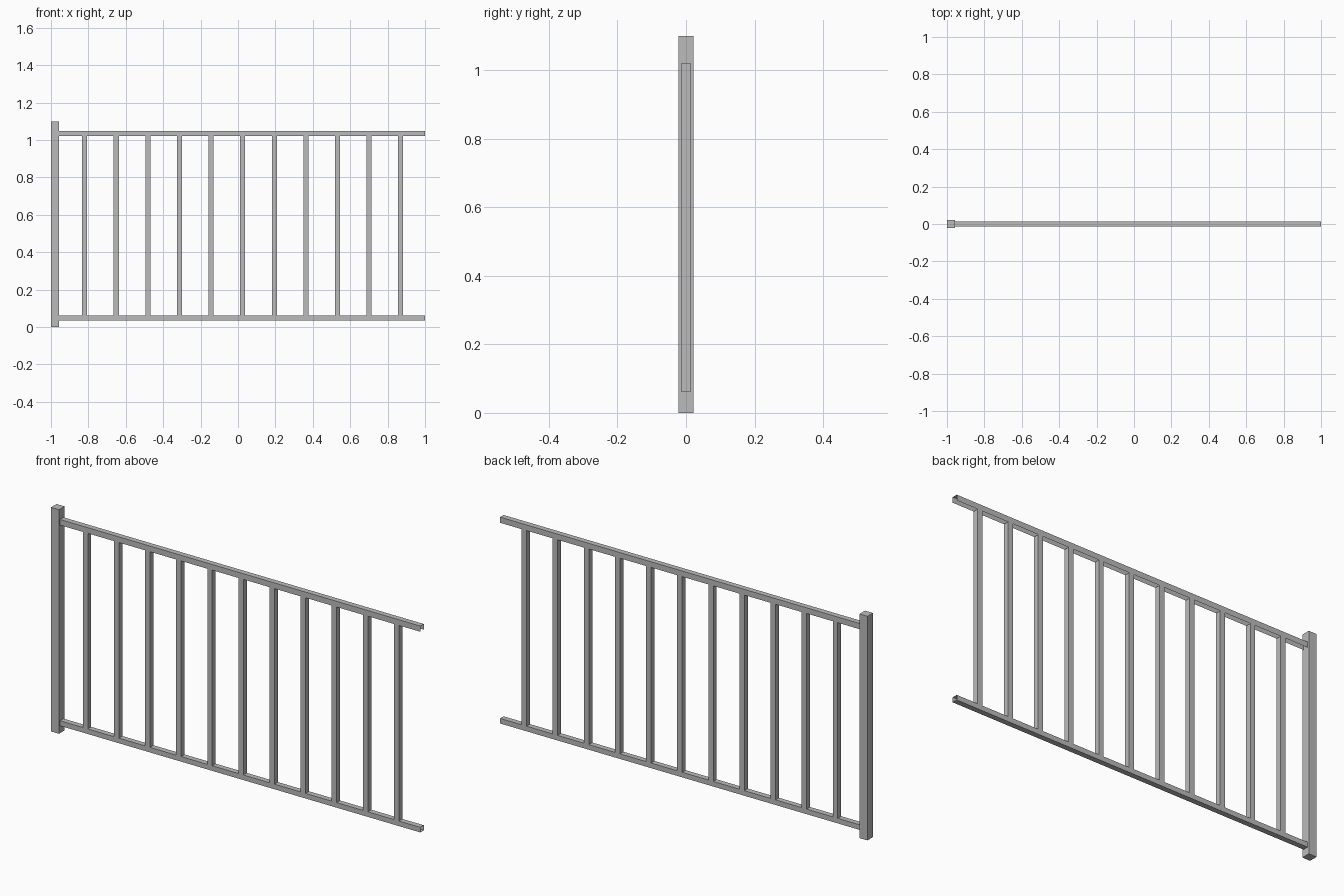
import bpy
import bmesh

cube = bpy.data.objects.get("Cube")
if cube:
    bpy.data.objects.remove(cube, do_unlink=True)

# One plain grey metal
grey = bpy.data.materials.new("grey metal")
grey.use_nodes = True
colour = (0.5, 0.5, 0.5, 1)
grey.diffuse_color = colour
grey.node_tree.nodes["Principled BSDF"].inputs["Base Color"].default_value = colour


def bar(name, low, high, open_sides=()):
    """Box between two corners; open_sides lists face directions to leave out."""
    bm = bmesh.new()
    bmesh.ops.create_cube(bm, size=1)
    bm.normal_update()
    for v in bm.verts:
        for i in range(3):
            v.co[i] = low[i] if v.co[i] < 0 else high[i]
    gone = [f for f in bm.faces
            if any(f.normal[axis] * sign > 0.9 for axis, sign in open_sides)]
    bmesh.ops.delete(bm, geom=gone, context='FACES')
    mesh = bpy.data.meshes.new(name)
    bm.to_mesh(mesh)
    bm.free()
    mesh.materials.append(grey)
    obj = bpy.data.objects.new(name, mesh)
    bpy.context.collection.objects.link(obj)
    return obj


POST_X = -0.957      # inner face of the post
HALF = 0.0135        # half thickness of rails and balusters
RAIL_LOW, RAIL_HIGH = 0.061, 1.021
ENDS = [(0, -1), (0, 1)]

# End post
bar("end_post", (-1, -0.0215, 0), (POST_X, 0.0215, 1.1))

# Hollow rails: the top one is a channel open underneath
bar("top_rail", (POST_X, -HALF, RAIL_HIGH), (1, HALF, 1.049), ENDS + [(2, -1)])
bar("bottom_rail", (POST_X, -HALF, 0.036), (1, HALF, RAIL_LOW), ENDS)

# Evenly spaced balusters
for i in range(11):
    x = -0.82 + i * 0.169
    bar(f"baluster_{i + 1}", (x - HALF, -HALF, RAIL_LOW), (x + HALF, HALF, RAIL_HIGH))
